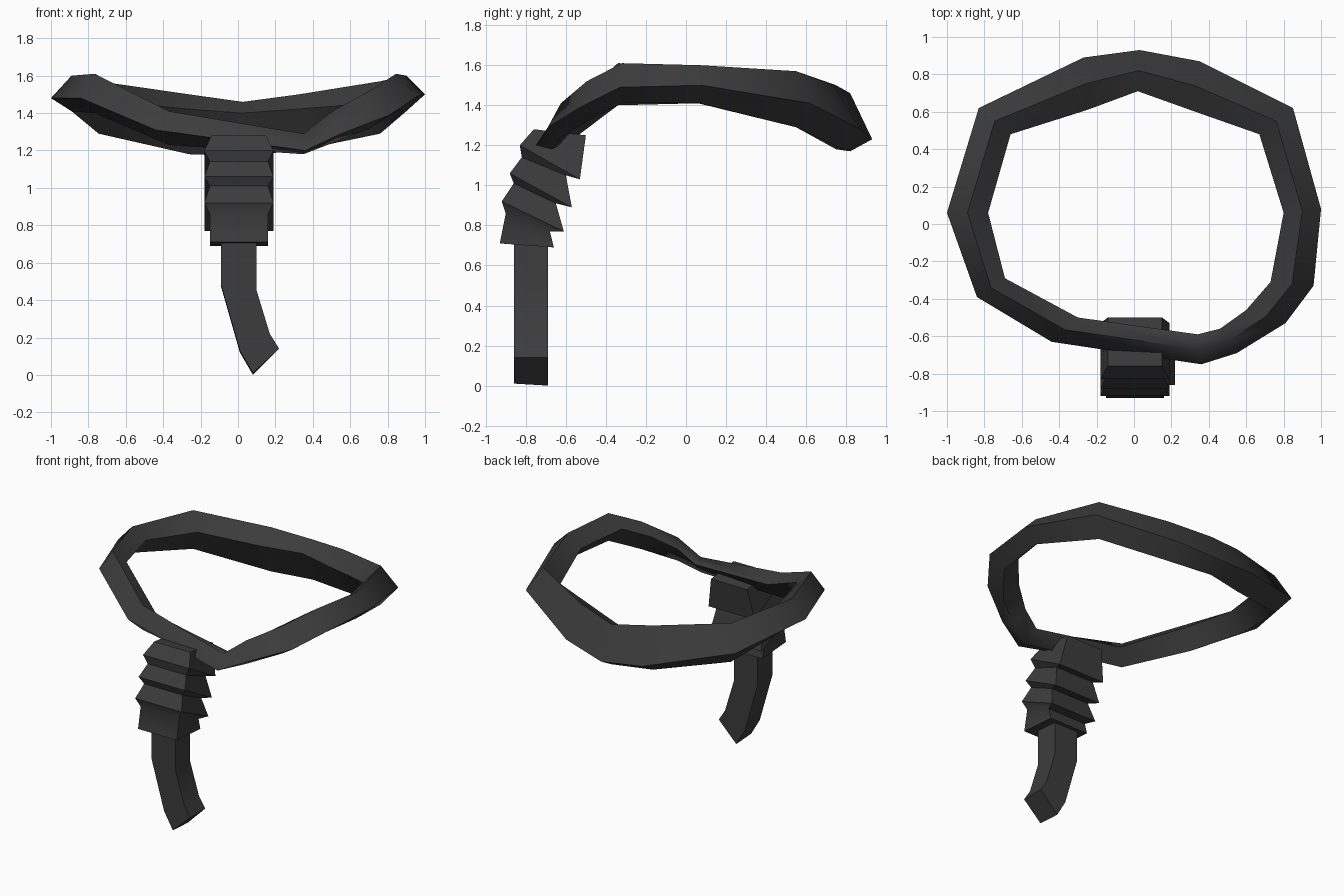
import bpy, math
from mathutils import Vector

if "Cube" in bpy.data.objects:
    bpy.data.objects.remove(bpy.data.objects["Cube"])


def loft(name, rings, closed=False, angle=80):
    """Skin four-cornered rings into one tube."""
    n = len(rings)
    verts = [p for ring in rings for p in ring]
    faces = []
    for i in range(n if closed else n - 1):
        a, b = 4 * i, 4 * ((i + 1) % n)
        for k in range(4):
            j = (k + 1) % 4
            faces.append((a + k, a + j, b + j, b + k))
    if not closed:
        faces += [(3, 2, 1, 0), tuple(range(4 * n - 4, 4 * n))]
    mesh = bpy.data.meshes.new(name)
    mesh.from_pydata(verts, [], faces)
    ob = bpy.data.objects.new(name, mesh)
    bpy.context.collection.objects.link(ob)
    bpy.context.view_layer.objects.active = ob
    bpy.ops.object.select_all(action='DESELECT')
    ob.select_set(True)
    bpy.ops.object.mode_set(mode='EDIT')
    bpy.ops.mesh.select_all(action='SELECT')
    bpy.ops.mesh.normals_make_consistent(inside=False)
    bpy.ops.object.mode_set(mode='OBJECT')
    bpy.ops.object.shade_smooth_by_angle(angle=math.radians(angle))
    mat = bpy.data.materials.get("dark_rope") or bpy.data.materials.new("dark_rope")
    mat.diffuse_color = (0.045, 0.045, 0.045, 1)
    mat.use_nodes = True
    mat.node_tree.nodes["Principled BSDF"].inputs["Base Color"].default_value = mat.diffuse_color
    mesh.materials.append(mat)
    return ob


# Large loop: outer x, y, inner x, y, then heights of outer, top and bottom edges
loop_path = [
    (0.03, 0.93, 0.02, 0.71, 1.23, 1.46, 1.17),
    (0.35, 0.87, 0.30, 0.61, 1.28, 1.50, 1.20),
    (0.85, 0.62, 0.67, 0.48, 1.41, 1.57, 1.29),
    (1.00, 0.08, 0.80, 0.06, 1.50, 1.60, 1.41),
    (0.96, -0.33, 0.73, -0.31, 1.49, 1.61, 1.41),
    (0.81, -0.53, 0.60, -0.46, 1.39, 1.52, 1.32),
    (0.55, -0.69, 0.46, -0.56, 1.29, 1.41, 1.24),
    (0.36, -0.75, 0.34, -0.59, 1.20, 1.29, 1.18),
    (-0.44, -0.63, -0.30, -0.50, 1.31, 1.41, 1.23),
    (-0.84, -0.39, -0.69, -0.29, 1.48, 1.61, 1.40),
    (-1.00, 0.06, -0.78, 0.06, 1.48, 1.60, 1.41),
    (-0.83, 0.62, -0.66, 0.48, 1.40, 1.57, 1.29),
    (-0.27, 0.89, -0.25, 0.61, 1.26, 1.50, 1.18),
]
rings = []
for ox, oy, ix, iy, zo, zt, zb in loop_path:
    out, inn = Vector((ox, oy, zo)), Vector((ix, iy, zt + zb - zo))
    mid = (out + inn) / 2
    rings.append([out, (mid.x, mid.y, zt), inn, (mid.x, mid.y, zb)])
loft("rope_loop", rings, closed=True)

# Coiled knot: front y, z, back y, z and half width of each tilted ring
coils = [
    (-0.76, 1.28, -0.50, 1.25, 0.14),
    (-0.83, 1.20, -0.53, 1.03, 0.18),
    (-0.82, 1.14, -0.60, 1.05, 0.15),
    (-0.88, 1.06, -0.57, 0.89, 0.18),
    (-0.86, 1.01, -0.65, 0.91, 0.15),
    (-0.92, 0.92, -0.61, 0.77, 0.18),
    (-0.90, 0.86, -0.68, 0.77, 0.15),
    (-0.93, 0.71, -0.66, 0.69, 0.15),
]
loft("coiled_knot", [[(-w, yf, zf), (w + 0.01, yf, zf), (w + 0.01, yb, zb), (-w, yb, zb)]
                     for yf, zf, yb, zb, w in coils], angle=40)

# Hanging tail: left x, z and right x, z of each ring
tail = [(-0.09, 0.80, 0.10, 0.80), (-0.09, 0.48, 0.10, 0.45),
        (0.01, 0.13, 0.17, 0.22), (0.08, 0.01, 0.22, 0.14)]
loft("rope_tail", [[(xl, -0.86, zl), (xr, -0.86, zr), (xr, -0.69, zr), (xl, -0.69, zl - 0.01)]
                   for xl, zl, xr, zr in tail], angle=60)
